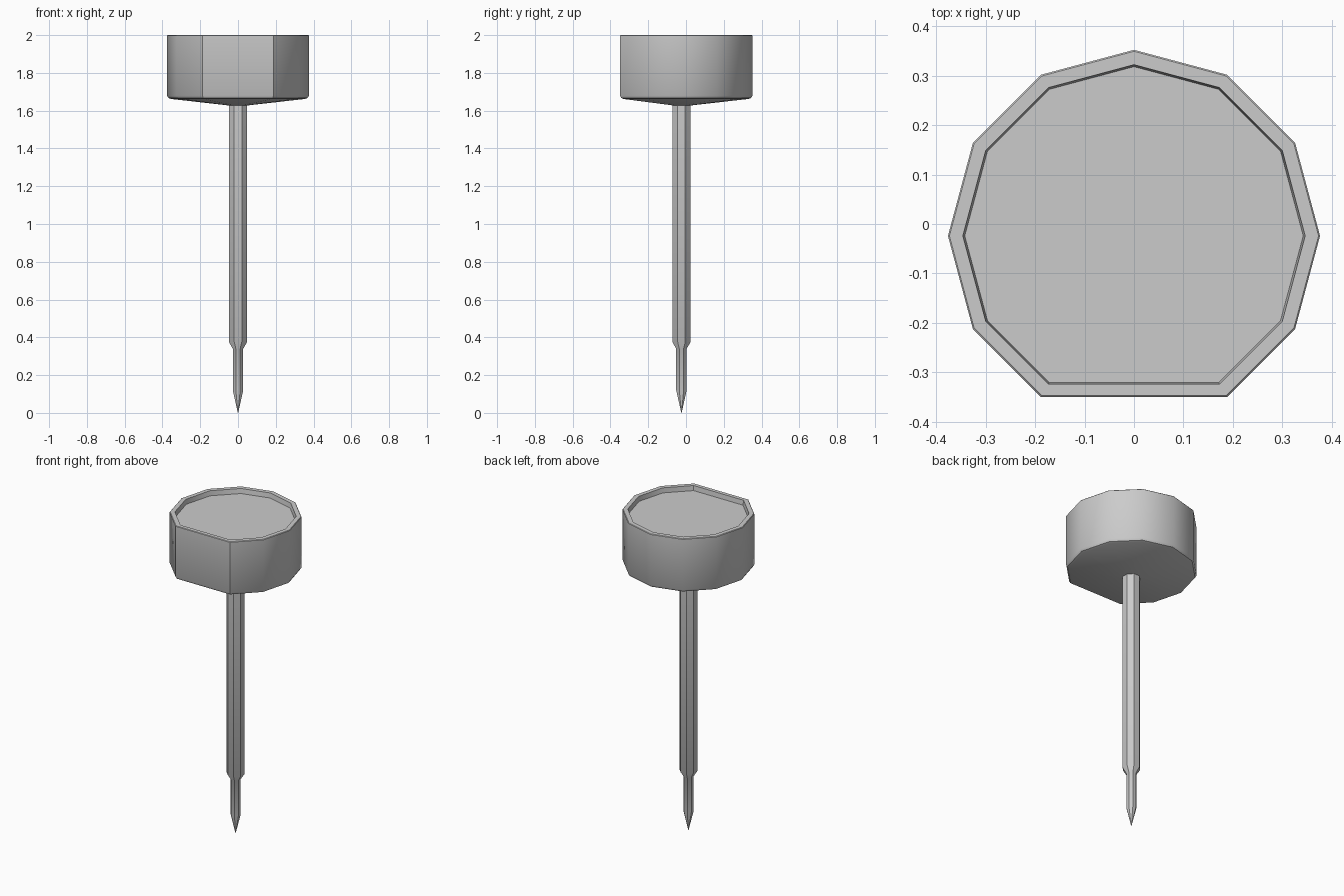
import bpy, bmesh
from math import sin, cos, radians

if "Cube" in bpy.data.objects:
    bpy.data.objects.remove(bpy.data.objects["Cube"])

CY = -0.024  # axis of the stem and head


def loft(name, outline, profile):
    """Stack scaled copies of a unit outline; profile = (scale, z) from bottom to top."""
    bm = bmesh.new()
    rings = [[bm.verts.new((x * s, CY + y * s, z)) for x, y in outline] for s, z in profile]
    n = len(outline)
    for a, b in zip(rings, rings[1:]):
        for i in range(n):
            j = (i + 1) % n
            bm.faces.new((a[i], a[j], b[j], b[i]))
    bm.faces.new(rings[0][::-1])
    bm.faces.new(rings[-1])
    bmesh.ops.remove_doubles(bm, verts=bm.verts, dist=1e-5)
    bmesh.ops.recalc_face_normals(bm, faces=bm.faces)
    mesh = bpy.data.meshes.new(name)
    bm.to_mesh(mesh)
    bm.free()
    obj = bpy.data.objects.new(name, mesh)
    bpy.context.collection.objects.link(obj)
    bpy.ops.object.select_all(action='DESELECT')
    obj.select_set(True)
    bpy.context.view_layer.objects.active = obj
    bpy.ops.object.shade_smooth_by_angle(angle=radians(35))
    return obj


def ring(count, offset=0.0, skip=()):
    return [(cos(radians(offset + 360 * i / count)), sin(radians(offset + 360 * i / count)))
            for i in range(count) if i not in skip]


# Lamp head: twelve-sided with the front corner cut flat, shallow cone below, recessed top
loft("lamp_head", ring(12, skip=(9,)), [
    (0.045, 1.627), (0.355, 1.662), (0.368, 1.667), (0.376, 1.68),
    (0.376, 1.997), (0.373, 2.0), (0.346, 2.0), (0.342, 1.97)])

# Stem with stepped collar and pointed ground spike
loft("stem_and_spike", ring(8, 22.5), [
    (0.001, 0.0), (0.03, 0.12), (0.03, 0.34), (0.052, 0.375), (0.052, 1.65)])
